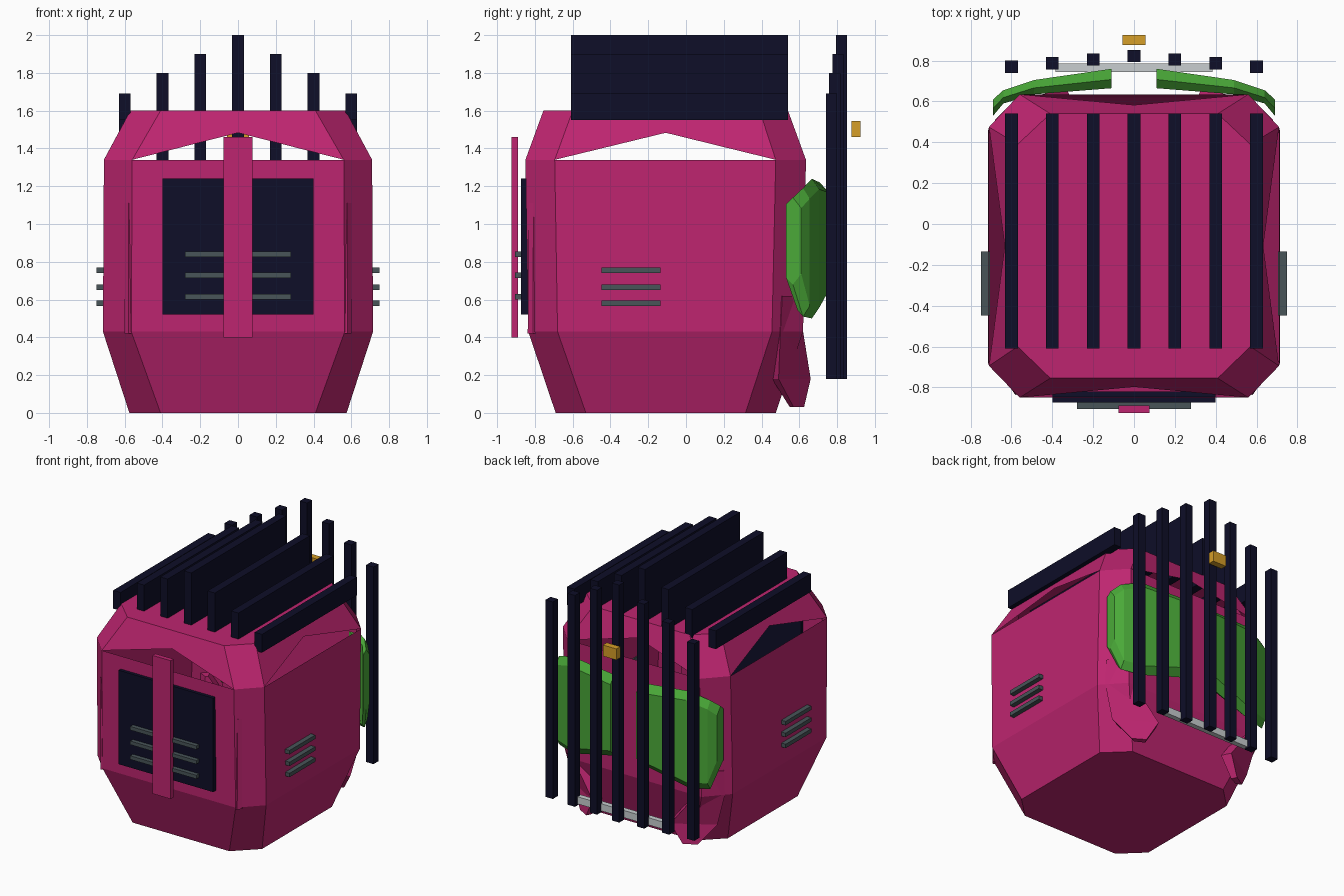
import bpy, bmesh
from mathutils import Vector

cube = bpy.data.objects.get("Cube")
if cube:
    bpy.data.objects.remove(cube, do_unlink=True)


def material(name, rgb):
    m = bpy.data.materials.new(name)
    m.use_nodes = True
    col = (*rgb, 1.0)
    m.diffuse_color = col
    m.node_tree.nodes["Principled BSDF"].inputs["Base Color"].default_value = col
    return m


PINK = material("magenta", (0.515, 0.0185, 0.162))
NAVY = material("dark navy", (0.0044, 0.0044, 0.021))
GREEN = material("green", (0.069, 0.402, 0.040))
AMBER = material("amber", (0.672, 0.342, 0.021))
SLATE = material("slate grey", (0.065, 0.089, 0.098))
SILVER = material("light grey", (0.578, 0.617, 0.631))


def finish(name, bm, mat):
    bmesh.ops.recalc_face_normals(bm, faces=bm.faces)
    me = bpy.data.meshes.new(name)
    bm.to_mesh(me)
    bm.free()
    me.materials.append(mat)
    ob = bpy.data.objects.new(name, me)
    bpy.context.collection.objects.link(ob)
    return ob


def box(name, x, y, z, mat):
    """Box from (min, max) ranges."""
    bm = bmesh.new()
    bmesh.ops.create_cube(bm, size=1)
    for v in bm.verts:
        v.co = Vector([r[0] if c < 0 else r[1] for c, r in zip(v.co, (x, y, z))])
    return finish(name, bm, mat)


def loft(name, sections, mat, side=1):
    """Closed skin through equal-length cross-sections; side -1 mirrors in x."""
    bm = bmesh.new()
    rings = [[bm.verts.new((side * p[0], p[1], p[2])) for p in s] for s in sections]
    n = len(rings[0])
    for a, b in zip(rings, rings[1:]):
        for i in range(n):
            j = (i + 1) % n
            bm.faces.new((a[i], a[j], b[j], b[i]))
    bm.faces.new(rings[0])
    bm.faces.new(rings[-1])
    return finish(name, bm, mat)


# Hollow eight-sided shell with a triangular opening high on each flat side
def octagon(z, hx, fx, y0, y1, fy0, fy1):
    return [(-fx, y0, z), (fx, y0, z), (hx, fy0, z), (hx, fy1, z),
            (fx, y1, z), (-fx, y1, z), (-hx, fy1, z), (-hx, fy0, z)]


levels = [
    octagon(0.00, 0.575, 0.41, -0.69, 0.475, -0.53, 0.315),
    octagon(0.43, 0.715, 0.565, -0.835, 0.62, -0.68, 0.455),
    octagon(1.34, 0.71, 0.56, -0.85, 0.635, -0.695, 0.475),
    octagon(1.60, 0.57, 0.41, -0.755, 0.54, -0.60, 0.39),
]
bm = bmesh.new()
rings = [[bm.verts.new(p) for p in lv] for lv in levels]
bm.faces.new(rings[0])
bm.faces.new(rings[3])
for k in range(3):
    a, b = rings[k], rings[k + 1]
    for i in range(8):
        j = (i + 1) % 8
        if k == 2 and i % 2 == 0:
            low = (a[i].co + a[j].co) / 2
            high = (b[i].co + b[j].co) / 2
            apex = bm.verts.new(low.lerp(high, 0.55))
            bm.faces.new((a[i], apex, b[i]))
            bm.faces.new((apex, a[j], b[j]))
            bm.faces.new((b[i], apex, b[j]))
        else:
            bm.faces.new((a[i], a[j], b[j], b[i]))
finish("shell", bm, PINK)

# Front panel, grille slats and centre strip
box("front_panel", (-0.40, 0.40), (-0.873, -0.82), (0.52, 1.24), NAVY)
for i, z in enumerate((0.615, 0.728, 0.84)):
    box(f"front_slat_{i}", (-0.28, 0.28), (-0.905, -0.868), (z - 0.014, z + 0.014), SLATE)
box("centre_strip", (-0.077, 0.077), (-0.925, -0.89), (0.40, 1.46), PINK)

# Roof fins and rear bars, stepping down from the middle
for i in range(-3, 4):
    n = abs(i)
    x = (i * 0.2 - 0.031, i * 0.2 + 0.031)
    top = (2.0, 1.90, 1.80, 1.69)[n]
    y = (0.823, 0.805, 0.787, 0.77)[n]
    box(f"roof_fin_{i + 3}", x, (-0.61, 0.54), (1.55, top), NAVY)
    box(f"rear_bar_{i + 3}", x, (y - 0.03, y + 0.03), (0.18, top), NAVY)

# Rear cross bar and small lamp
box("rear_cross_bar", (-0.385, 0.385), (0.745, 0.785), (0.19, 0.245), SILVER)
box("rear_lamp", (-0.057, 0.057), (0.877, 0.925), (1.46, 1.545), AMBER)


# Rear pad cross-section with chamfered back edges
def pad_section(x, yf, yb, z0, z1):
    c = 0.035
    m = yf + (yb - yf) * 0.45
    return [(x, yf, z0 + c), (x, m, z0), (x, yb, z0 + c * 1.6),
            (x, yb, z1 - c * 1.6), (x, m, z1), (x, yf, z1 - c)]


pad = [pad_section(*s) for s in (
    (0.11, 0.665, 0.76, 0.60, 1.22),
    (0.49, 0.635, 0.705, 0.50, 1.24),
    (0.64, 0.59, 0.655, 0.51, 1.19),
    (0.69, 0.53, 0.61, 0.68, 1.14))]


# Lower rear wedge: outer edge point, inner edge point, height
def wedge_section(a, b, z, d=0.07):
    return [(*a, z), (*b, z), (b[0] - d * 0.5, b[1] - d, z), (a[0] - d, a[1] - d * 0.5, z)]


wedge = [wedge_section(*s) for s in (
    ((0.50, 0.57), (0.41, 0.625), 0.03, 0.04),
    ((0.61, 0.49), (0.33, 0.66), 0.18),
    ((0.68, 0.50), (0.52, 0.62), 0.43),
    ((0.68, 0.51), (0.63, 0.56), 0.62))]

# Slim ridge along each front corner
ridge = [
    [(0.555, -0.83, 0.42), (0.58, -0.838, 0.42), (0.60, -0.81, 0.42), (0.59, -0.785, 0.42)],
    [(0.57, -0.82, 1.11), (0.58, -0.832, 1.11), (0.60, -0.808, 1.11), (0.595, -0.79, 1.11)]]

for label, s in (("left", 1), ("right", -1)):
    loft(f"{label}_rear_pad", pad, GREEN, s)
    loft(f"{label}_rear_wedge", wedge, PINK, s)
    loft(f"{label}_front_ridge", ridge, PINK, s)
    for i, z in enumerate((0.58, 0.665, 0.755)):
        box(f"{label}_side_vent_{i}", sorted((s * 0.705, s * 0.75)),
            (-0.447, -0.135), (z - 0.015, z + 0.015), SLATE)
